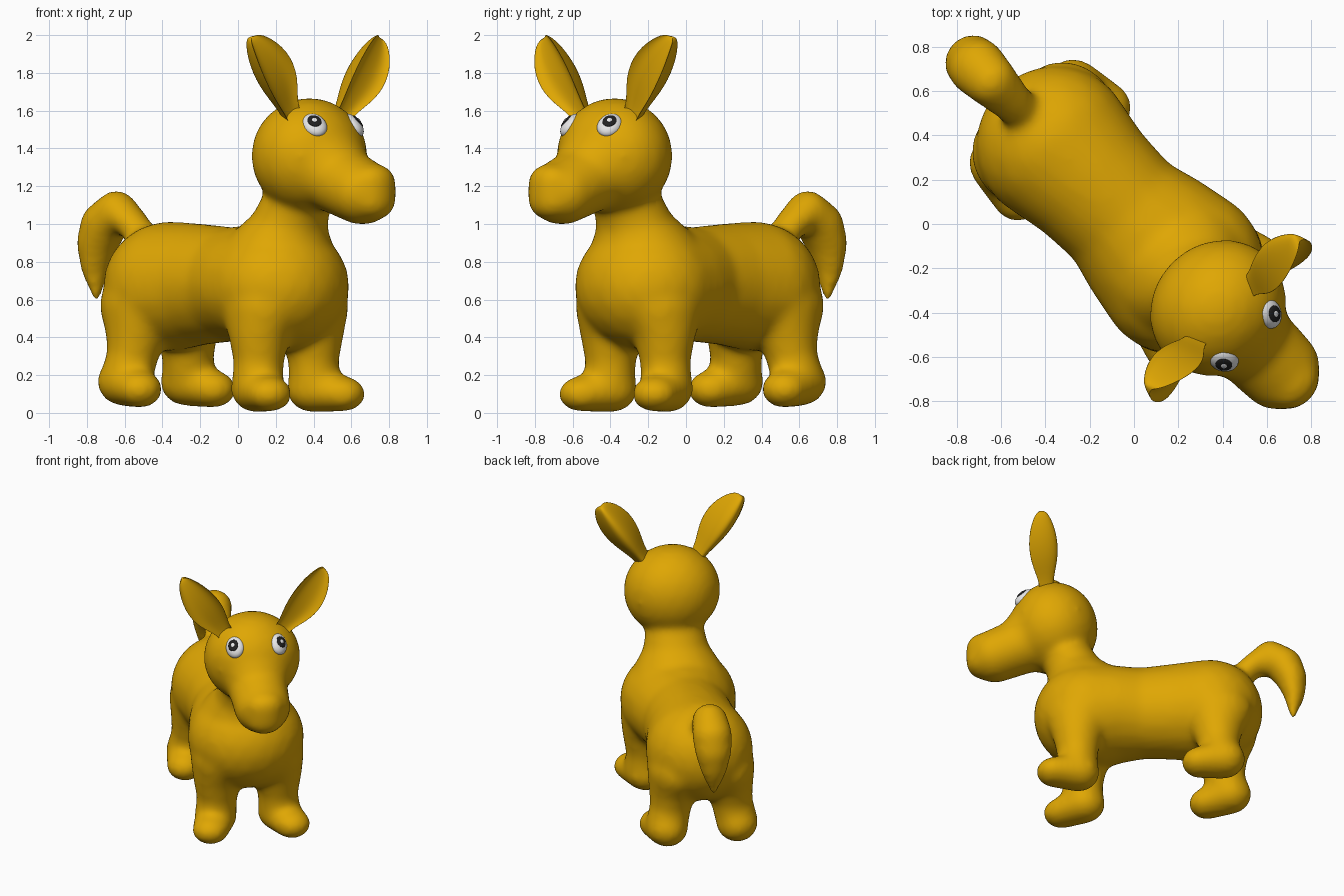
import bpy, bmesh, math
from mathutils import Matrix, Vector

if "Cube" in bpy.data.objects:
    bpy.data.objects.remove(bpy.data.objects["Cube"])

# Local frame: x = forward (nose), y = sideways, z = up; the animal stands turned 45 degrees
TURN = Matrix.Rotation(math.radians(-45), 4, 'Z')


def material(name, rgb):
    m = bpy.data.materials.new(name)
    m.diffuse_color = (*rgb, 1)
    m.use_nodes = True
    m.node_tree.nodes["Principled BSDF"].inputs["Base Color"].default_value = m.diffuse_color
    return m


GOLD = material("golden skin", (0.74, 0.385, 0.001))
WHITE = material("eye white", (0.8, 0.8, 0.8))
BLACK = material("pupil black", (0.015, 0.015, 0.015))


def finish(bm, name, mat):
    bm.transform(TURN)
    bmesh.ops.recalc_face_normals(bm, faces=bm.faces)
    for f in bm.faces:
        f.smooth = True
    me = bpy.data.meshes.new(name)
    bm.to_mesh(me)
    bm.free()
    me.materials.append(mat)
    ob = bpy.data.objects.new(name, me)
    bpy.context.scene.collection.objects.link(ob)
    return ob


def chain(bm, keys, steps=6):
    """Swept ellipsoids through keys (x, y, z, rx, ry, rz)."""
    for i, a in enumerate(keys):
        b = keys[min(i + 1, len(keys) - 1)]
        for s in range(steps if i < len(keys) - 1 else 1):
            k = [p + (q - p) * s / steps for p, q in zip(a, b)]
            bmesh.ops.create_icosphere(
                bm, subdivisions=3, radius=1,
                matrix=Matrix.Translation(k[:3]) @ Matrix.Diagonal((*k[3:], 1)))


# Body: all soft volumes fused with a remesh
bm = bmesh.new()
# torso
chain(bm, [(-.51, 0, .67, .35, .36, .345), (-.30, 0, .68, .30, .32, .325),
           (-.05, 0, .68, .30, .305, .305), (.15, 0, .68, .34, .36, .32),
           (.30, 0, .67, .37, .39, .345)], 4)
# neck
chain(bm, [(.30, 0, .80, .30, .32, .25), (.37, 0, .97, .20, .225, .16),
           (.45, 0, 1.15, .175, .19, .10), (.52, 0, 1.30, .22, .23, .12)])
# head
chain(bm, [(.535, 0, 1.36, .295, .325, .31)])
# muzzle, with a sloping bridge and a blunt end
chain(bm, [(.60, 0, 1.35, .24, .27, .25), (.74, 0, 1.24, .20, .20, .185),
           (.93, 0, 1.168, .175, .19, .175)])
chain(bm, [(1.02, 0, 1.225, .10, .13, .095), (1.02, 0, 1.12, .10, .13, .10)], 4)
# tail
chain(bm, [(-.70, 0, .92, .08, .09, .08), (-.80, 0, 1.01, .085, .10, .08),
           (-.91, 0, 1.065, .11, .12, .115), (-1.00, 0, 1.00, .125, .135, .12),
           (-1.05, 0, .90, .105, .125, .10), (-1.07, 0, .77, .07, .09, .07),
           (-1.06, 0, .64, .03, .035, .055)])
for s in (-1, 1):
    # front haunches, legs and feet
    chain(bm, [(.35, s * .18, .56, .225, .20, .18), (.36, s * .20, .41, .165, .165, .10),
               (.36, s * .205, .27, .135, .135, .1), (.36, s * .215, .14, .14, .14, .13)])
    chain(bm, [(.35, s * .21, .125, .14, .14, .125), (.51, s * .275, .10, .12, .125, .095)])
    # hind haunches, legs and feet
    chain(bm, [(-.57, s * .165, .57, .235, .195, .18), (-.57, s * .185, .43, .175, .165, .10),
               (-.58, s * .205, .31, .14, .14, .1), (-.605, s * .235, .18, .14, .14, .13)])
    chain(bm, [(-.62, s * .235, .165, .145, .14, .13), (-.46, s * .275, .125, .12, .125, .10)])
body = finish(bm, "body", GOLD)
rm = body.modifiers.new("fuse", 'REMESH')
rm.mode = 'VOXEL'
rm.voxel_size = .018
rm.use_smooth_shade = True
sm = body.modifiers.new("soften", 'SMOOTH')
sm.factor = .5
sm.iterations = 26


# Ears: cupped leaf lofted from base to tip, hollow facing forward
def ear(s):
    bm = bmesh.new()
    base, tip = Vector((.565, s * .165, 1.54)), Vector((.575, s * .475, 1.985))
    up = (tip - base).normalized()
    fwd = Vector((1, 0, 0))
    fwd = (fwd - up * fwd.dot(up)).normalized()
    side = up.cross(fwd)
    rings = []
    for t, r in [(0, .5), (.12, .47), (.25, .66), (.4, .9), (.55, 1), (.7, .96),
                 (.84, .78), (.94, .54), (.99, .36), (1.01, .15)]:
        c = base.lerp(tip, t)
        ring = []
        for i in range(28):
            a = 2 * math.pi * i / 28
            sn, cs = math.sin(a), math.cos(a)
            d = .45 * cs * cs + (.5 * sn - .4) * sn * sn
            ring.append(bm.verts.new(c + side * (.112 * r * cs) + fwd * (.14 * r * d + .03 * r)))
        rings.append(ring)
    for lo, hi in zip(rings, rings[1:]):
        for i in range(28):
            bm.faces.new((lo[i], lo[i - 1], hi[i - 1], hi[i]))
    bm.faces.new(rings[0])
    bm.faces.new(rings[-1])
    ob = finish(bm, "ear", GOLD)
    ss = ob.modifiers.new("round", 'SUBSURF')
    ss.levels = ss.render_levels = 1


# Eyes: domed white, pupil and glint as thin caps stacked along the eye's direction
def eye_cap(s, name, mat, offset, size):
    n = Vector((.56, s * .49, .67)).normalized()
    along = Vector((1, 0, -.7))
    along = (along - n * along.dot(n)).normalized()
    frame = Matrix((along, n.cross(along), n)).transposed().to_4x4()
    pos = Vector((.715, s * .145, 1.522)) + n * offset
    bm = bmesh.new()
    bmesh.ops.create_uvsphere(bm, u_segments=24, v_segments=12, radius=1,
                              matrix=Matrix.Translation(pos) @ frame @ Matrix.Diagonal((*size, 1)))
    finish(bm, name, mat)


for s in (-1, 1):
    ear(s)
    eye_cap(s, "eye", WHITE, 0, (.078, .064, .042))
    eye_cap(s, "pupil", BLACK, .0355, (.041, .036, .009))
    eye_cap(s, "eye_glint", WHITE, .0435, (.015, .014, .004))
